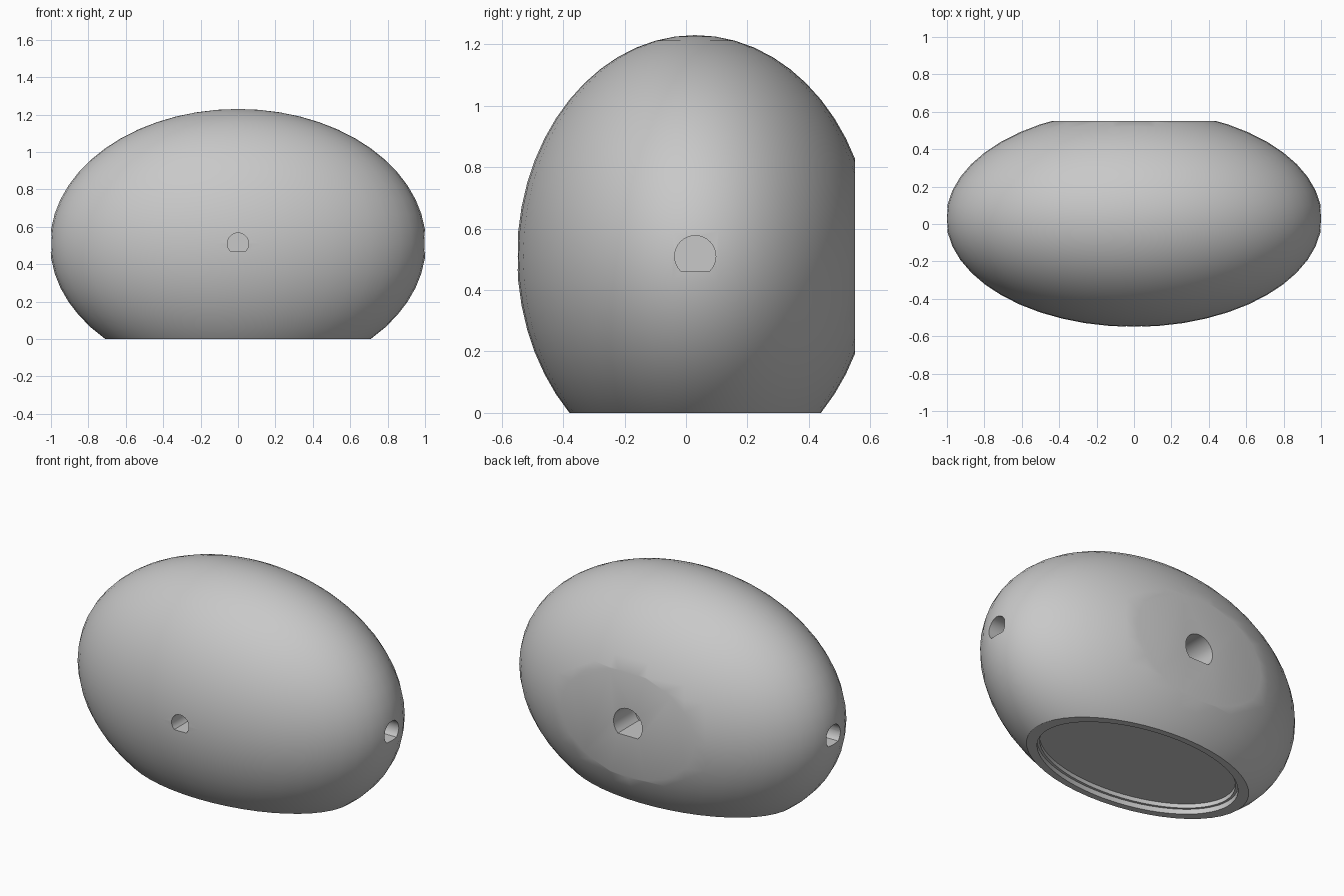
import bpy, bmesh, math
from mathutils import Matrix, Vector

cube = bpy.data.objects.get("Cube")
if cube:
    bpy.data.objects.remove(cube, do_unlink=True)

CENTRE = Vector((0, 0.03, 0.51))
RADII = (1.005, 0.58, 0.72)

grey = bpy.data.materials.new("plain grey")
grey.use_nodes = True
grey.diffuse_color = (0.58, 0.58, 0.58, 1)
grey.node_tree.nodes["Principled BSDF"].inputs["Base Color"].default_value = grey.diffuse_color


def make_object(name, bm):
    mesh = bpy.data.meshes.new(name)
    bmesh.ops.recalc_face_normals(bm, faces=bm.faces)
    bm.to_mesh(mesh)
    bm.free()
    mesh.materials.append(grey)
    obj = bpy.data.objects.new(name, mesh)
    bpy.context.collection.objects.link(obj)
    return obj


def prism(name, outline, depth, matrix):
    """Extrude a flat outline along its local z, centred, then place it."""
    bm = bmesh.new()
    face = bm.faces.new([bm.verts.new((x, y, -depth)) for x, y in outline])
    top = bmesh.ops.extrude_face_region(bm, geom=[face])["geom"]
    moved = [v for v in top if isinstance(v, bmesh.types.BMVert)]
    bmesh.ops.translate(bm, verts=moved, vec=(0, 0, 2 * depth))
    bm.transform(matrix)
    return make_object(name, bm)


def carve(body, cutter):
    cutter.hide_render = True
    mod = body.modifiers.new("carve", 'BOOLEAN')
    mod.operation = 'DIFFERENCE'
    mod.solver = 'EXACT'
    mod.object = cutter
    bpy.context.view_layer.objects.active = body
    bpy.ops.object.modifier_apply(modifier=mod.name)
    bpy.data.objects.remove(cutter, do_unlink=True)


# Egg-shaped body with flat base and flat back
bm = bmesh.new()
bmesh.ops.create_uvsphere(bm, u_segments=48, v_segments=28, radius=1)
bm.transform(Matrix.Translation(CENTRE) @ Matrix.Diagonal((*RADII, 1)))
for point, normal in (((0, 0, 0), (0, 0, -1)), ((0, 0.55, 0), (0, 1, 0))):
    cut = bmesh.ops.bisect_plane(bm, geom=bm.verts[:] + bm.edges[:] + bm.faces[:],
                                 plane_co=point, plane_no=normal, clear_outer=True)
    rim = [e for e in cut["geom_cut"] if isinstance(e, bmesh.types.BMEdge)]
    bmesh.ops.contextual_create(bm, geom=rim)
body = make_object("egg_body", bm)

# Stepped oval recess in the base
for rx, ry, depth in ((0.64, 0.372, 0.03), (0.625, 0.357, 0.055)):
    oval = [(rx * math.cos(a), ry * math.sin(a))
            for a in (math.tau * i / 64 for i in range(64))]
    carve(body, prism("recess_cutter", oval, depth, Matrix.Translation((0, CENTRE.y, 0))))


# D-shaped blind holes: flat side down, facing front, back and both ends
def d_outline(radius, steps=24):
    start, sweep = math.radians(-46), math.radians(272)
    return [(radius * math.cos(start + sweep * i / steps),
             radius * math.sin(start + sweep * i / steps)) for i in range(steps + 1)]


upright = Matrix.Rotation(math.pi / 2, 4, 'X')
for position, turn, radius in (((0, -0.55, 0.51), 0, 0.057),
                               ((0, 0.55, 0.51), 0, 0.095),
                               ((1, 0.03, 0.51), math.pi / 2, 0.067),
                               ((-1, 0.03, 0.51), math.pi / 2, 0.067)):
    place = Matrix.Translation(position) @ Matrix.Rotation(turn, 4, 'Z') @ upright
    carve(body, prism("hole_cutter", d_outline(radius), 0.2, place))

# Smooth shell with crisp rims
bpy.ops.object.select_all(action='DESELECT')
body.select_set(True)
bpy.context.view_layer.objects.active = body
bpy.ops.object.shade_smooth_by_angle(angle=math.radians(32))
